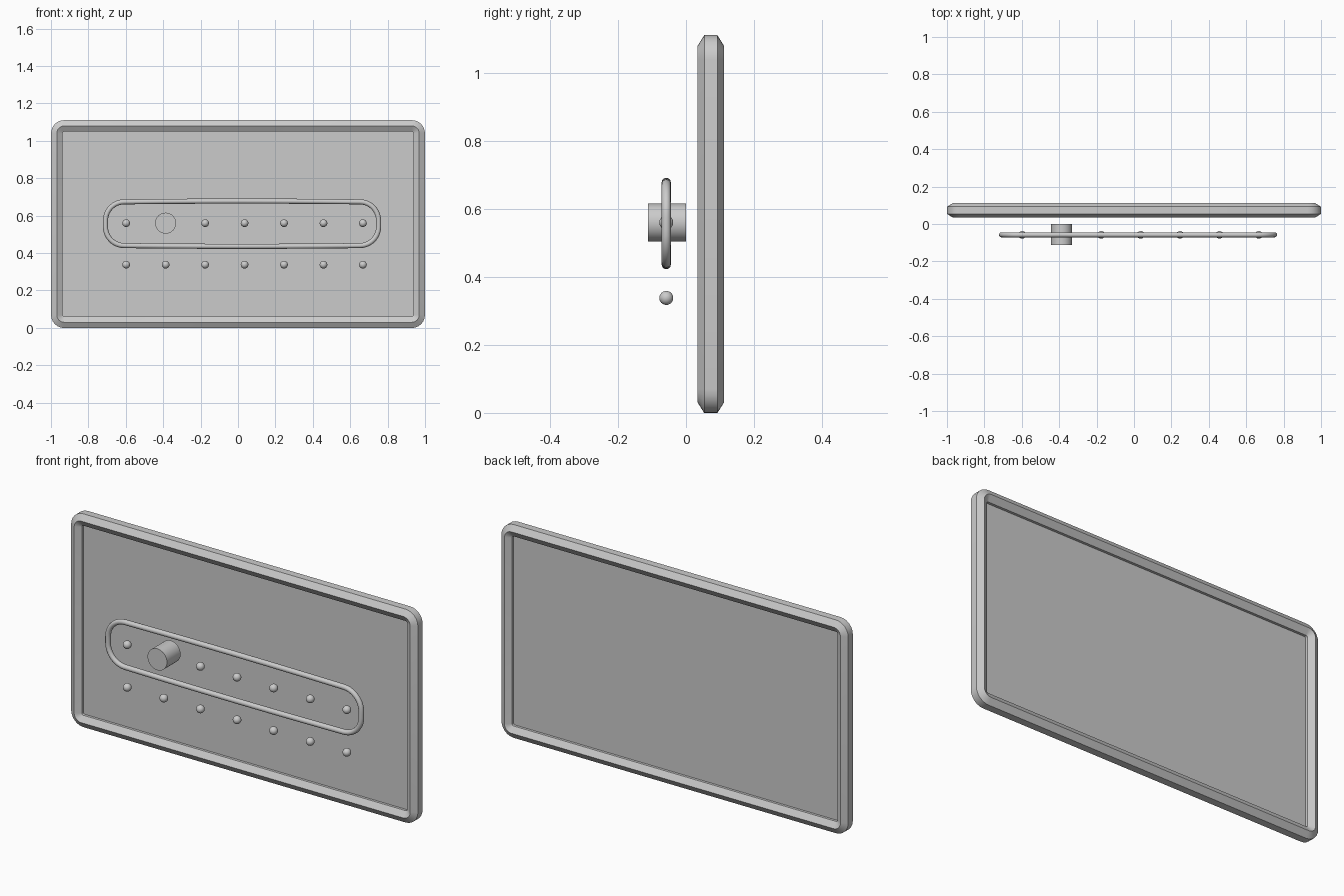
import bpy, bmesh, math
from mathutils import Vector

if "Cube" in bpy.data.objects:
    bpy.data.objects.remove(bpy.data.objects["Cube"])


def finish(bm, name, angle=35):
    bmesh.ops.recalc_face_normals(bm, faces=bm.faces)
    mesh = bpy.data.meshes.new(name)
    bm.to_mesh(mesh)
    bm.free()
    obj = bpy.data.objects.new(name, mesh)
    bpy.context.collection.objects.link(obj)
    bpy.ops.object.select_all(action='DESELECT')
    obj.select_set(True)
    bpy.context.view_layer.objects.active = obj
    bpy.ops.object.shade_smooth_by_angle(angle=math.radians(angle))
    return obj


def rounded_path(cx, cz, hw, hh, r, steps, bulge=0):
    """Rounded rectangle in the xz plane: list of (point, outward normal)."""
    path = []
    for k, (sx, sz) in enumerate([(1, 1), (-1, 1), (-1, -1), (1, -1)]):
        for i in range(steps + 1):
            a = math.pi / 2 * (k + i / steps)
            n = Vector((math.cos(a), 0, math.sin(a)))
            p = Vector((sx * (hw - r), 0, sz * (hh - r))) + n * r
            path.append((p + Vector((cx, 0, cz)), n))
        if bulge and sz * sx > 0:  # slight swell midway along each long side
            for t in (0.65, 0.3, 0, -0.3, -0.65):
                p = Vector((cx + sx * t * (hw - r), 0, cz + sz * (hh + bulge * (1 - t * t))))
                path.append((p, Vector((0, 0, sz))))
    return path


def sweep(name, path, y, rn, ry, sides, start, angle):
    """Closed tube with an elliptical n-sided section."""
    bm = bmesh.new()
    loops = []
    for p, n in path:
        loops.append([bm.verts.new(p + n * rn * math.cos(a) + Vector((0, y + ry * math.sin(a), 0)))
                      for a in (start + 2 * math.pi * j / sides for j in range(sides))])
    for i, a in enumerate(loops):
        b = loops[(i + 1) % len(loops)]
        for j in range(sides):
            k = (j + 1) % sides
            bm.faces.new((a[j], a[k], b[k], b[j]))
    return finish(bm, name, angle)


# Outer frame with hexagonal section
FY = 0.073
sweep("frame", rounded_path(0, 0.555, 0.969, 0.525, 0.04, 6),
      FY, 0.0355, 0.0385, 6, math.pi / 2, 35)

# Recessed panel
bm = bmesh.new()
outline = rounded_path(0, 0.555, 0.965, 0.521, 0.04, 6)
face = bm.faces.new([bm.verts.new(p + Vector((0, FY - 0.006, 0))) for p, n in outline])
ext = bmesh.ops.extrude_face_region(bm, geom=[face])
bmesh.ops.translate(bm, vec=(0, 0.012, 0),
                    verts=[v for v in ext["geom"] if isinstance(v, bmesh.types.BMVert)])
bm.faces.new([v for v in reversed(face.verts)]) if not face.is_valid else None
finish(bm, "panel")

# Elongated loop around the upper row
DY = -0.058
sweep("selector_loop", rounded_path(0.0215, 0.557, 0.730, 0.117, 0.10, 10, 0.004),
      DY, 0.0135, 0.0135, 12, 0, 60)

# Two rows of beads; the knob takes the second place in the upper row
for row, z in (("lower", 0.338), ("upper", 0.560)):
    for i in range(7):
        if row == "upper" and i == 1:
            continue
        bm = bmesh.new()
        bmesh.ops.create_uvsphere(bm, u_segments=24, v_segments=16, radius=0.0205)
        finish(bm, f"{row}_bead_{i + 1}").location = (-0.598 + 0.211 * i, DY, z)

# Knob
bm = bmesh.new()
bmesh.ops.create_cone(bm, cap_ends=True, segments=40, radius1=0.056, radius2=0.056, depth=0.112)
knob = finish(bm, "knob")
knob.rotation_euler = (math.pi / 2, 0, 0)
knob.location = (-0.387, -0.056, 0.560)
